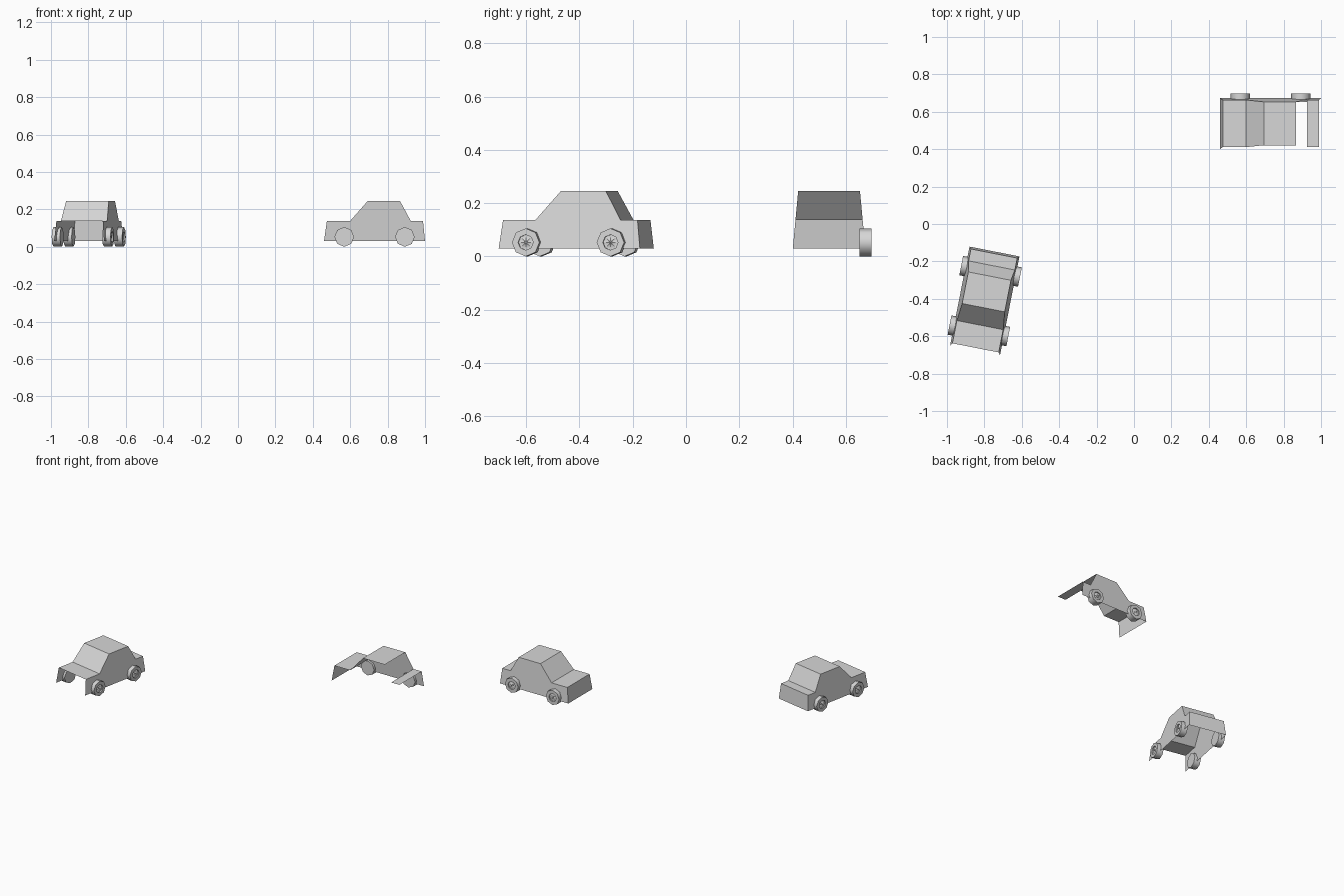
import bpy, bmesh, math
from mathutils import Matrix

if "Cube" in bpy.data.objects:
    bpy.data.objects.remove(bpy.data.objects["Cube"])

grey = bpy.data.materials.new("light grey")
grey.diffuse_color = (0.68, 0.68, 0.68, 1)
grey.use_nodes = True
grey.node_tree.nodes["Principled BSDF"].inputs["Base Color"].default_value = grey.diffuse_color

# Car outline (along, height), nose at negative; one panel spans each segment
PROFILE = [(-.27, .03), (-.255, .137), (-.131, .137), (-.036, .245),
           (.136, .245), (.194, .137), (.259, .137), (.27, .03)]
PANELS = ["front", "hood", "windshield", "roof", "rear_window", "trunk", "back"]


def half_width(z):
    """Sides lean inwards towards the roof."""
    return .136 - .02 * (z - .03) / .215


def finish(bm, name, mat, smooth=False):
    mesh = bpy.data.meshes.new(name)
    bm.to_mesh(mesh)
    bm.free()
    mesh.transform(mat)
    mesh.materials.append(grey)
    ob = bpy.data.objects.new(name, mesh)
    bpy.context.collection.objects.link(ob)
    if smooth:
        bpy.ops.object.select_all(action='DESELECT')
        ob.select_set(True)
        bpy.context.view_layer.objects.active = ob
        bpy.ops.object.shade_smooth_by_angle(angle=math.radians(50))
    return ob


def body(name, mat, missing, sides):
    """Open sheet body: flat panels across the profile plus side walls."""
    bm = bmesh.new()
    rows = {s: [bm.verts.new((u, s * half_width(z), z)) for u, z in PROFILE]
            for s in (-1, 1)}
    l, r = rows[-1], rows[1]
    for i, panel in enumerate(PANELS):
        if panel not in missing:
            bm.faces.new((l[i], r[i], r[i + 1], l[i + 1])[::-1])
    for s in sides:
        bm.faces.new(rows[s] if s > 0 else rows[s][::-1])
    loose = [v for v in bm.verts if not v.link_faces]
    bmesh.ops.delete(bm, geom=loose, context='VERTS')
    finish(bm, name, mat)


def wheel(name, mat, u, s):
    """Eight-sided tyre with a recessed, pleated hub on the outer face."""
    R, hub_r, inner, outer, n = .0525, .029, .115, .160, 8
    bm = bmesh.new()

    def ring(rad, v):
        return [bm.verts.new((u + rad * math.sin(k * math.tau / n), s * v,
                              R - rad * math.cos(k * math.tau / n)))
                for k in range(n)]

    a, b = ring(R, inner), ring(R, outer)
    c, d = ring(hub_r, outer), ring(hub_r, outer - .008)
    for p, q in ((a, b), (b, c), (c, d)):
        for k in range(n):
            j = (k + 1) % n
            bm.faces.new((p[k], p[j], q[j], q[k]))
    bm.faces.new(a)
    # pleated hub
    centre = bm.verts.new((u, s * (outer - .003), R))
    for k in range(n):
        j = (k + 1) % n
        mid = bm.verts.new(((d[k].co + d[j].co) / 2))
        rib = bm.verts.new((mid.co + centre.co) / 2)
        rib.co.y -= s * .004
        bm.faces.new((d[k], mid, rib))
        bm.faces.new((mid, d[j], rib))
        bm.faces.new((d[k], rib, centre))
        bm.faces.new((rib, d[j], centre))
    bmesh.ops.remove_doubles(bm, verts=bm.verts[:], dist=1e-6)
    bmesh.ops.recalc_face_normals(bm, faces=bm.faces[:])
    finish(bm, name, mat, True)


def car(name, x, y, angle, missing, sides):
    mat = Matrix.Translation((x, y, 0)) @ Matrix.Rotation(math.radians(angle), 4, 'Z')
    body(name + "_body", mat, missing, sides)
    for s in sides:
        for end, u in (("front", -.162), ("rear", .162)):
            wheel(f"{name}_{end}_wheel_{'right' if s > 0 else 'left'}", mat, u, s)


# Left car lacks its front panel; right car lacks one side and its rear panels
car("left_car", -.798, -.412, 78.9, {"front"}, (-1, 1))
car("right_car", .73, .537, 0, {"rear_window", "back"}, (1,))
